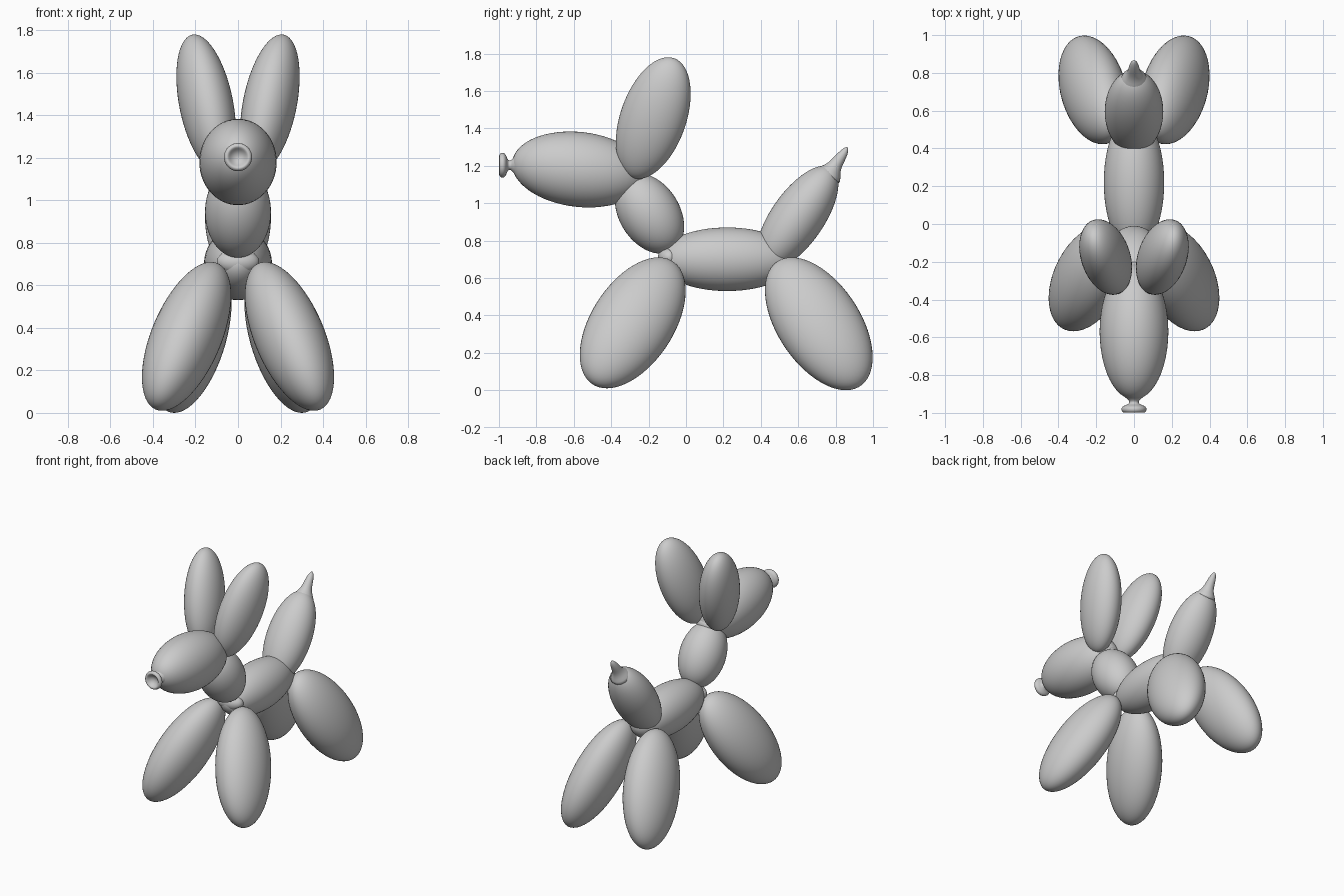
import bpy, bmesh, math
from mathutils import Matrix, Vector

if "Cube" in bpy.data.objects:
    bpy.data.objects.remove(bpy.data.objects["Cube"])


def finish(bm, name, mirror=False):
    bmesh.ops.recalc_face_normals(bm, faces=bm.faces)
    for f in bm.faces:
        f.smooth = True
    me = bpy.data.meshes.new(name)
    bm.to_mesh(me)
    bm.free()
    ob = bpy.data.objects.new(name, me)
    bpy.context.collection.objects.link(ob)
    if mirror:
        ob.modifiers.new("Mirror", 'MIRROR').use_mirror_merge = False
    return ob


def balloon(name, centre, half, top=(0, 0), twist=0, mirror=False):
    """Ellipsoid with given half extents, its highest point moved by `top`."""
    hx, hy, hz = half
    dx, dy = top
    ax = math.sqrt(hx * hx - dx * dx - twist * twist)
    ay = math.sqrt(hy * hy - dy * dy)
    m = Matrix(((ax, twist, dx, centre[0]),
                (0, ay, dy, centre[1]),
                (0, 0, hz, centre[2]),
                (0, 0, 0, 1)))
    bm = bmesh.new()
    bmesh.ops.create_uvsphere(bm, u_segments=48, v_segments=32, radius=1)
    bm.transform(m)
    return finish(bm, name, mirror)


def lathe(name, rings, squash_axis, steps=32):
    """Skin circles (y, z, radius) that all face along squash_axis."""
    axis = Vector(squash_axis).normalized()
    side = Vector((1, 0, 0))
    up = axis.cross(side)
    bm = bmesh.new()
    loops = []
    for y, z, r in rings:
        c = Vector((0, y, z))
        loops.append([bm.verts.new(c + r * (math.cos(a) * side + math.sin(a) * up))
                      for a in (2 * math.pi * i / steps for i in range(steps))])
    for a, b in zip(loops, loops[1:]):
        for i in range(steps):
            j = (i + 1) % steps
            bm.faces.new((a[i], a[j], b[j], b[i]))
    bm.faces.new(loops[0])
    bm.faces.new(loops[-1])
    ob = finish(bm, name)
    sub = ob.modifiers.new("Smooth", 'SUBSURF')
    sub.levels = sub.render_levels = 1
    return ob


# Trunk, neck, head and tail
balloon("body", (0, 0.22, 0.70), (0.16, 0.37, 0.17))
balloon("neck", (0, -0.195, 0.945), (0.155, 0.185, 0.215), (0, -0.06))
balloon("head", (0, -0.57, 1.18), (0.182, 0.36, 0.203), (0, -0.05))
balloon("tail", (0, 0.595, 0.92), (0.155, 0.22, 0.28), (0, 0.145))

# Paired ears and legs
balloon("ears", (0.15, -0.175, 1.455), (0.14, 0.20, 0.325),
        (0.055, 0.08), 0.019, mirror=True)
balloon("front_legs", (0.242, -0.285, 0.36), (0.21, 0.283, 0.35),
        (-0.115, 0.138), -0.026, mirror=True)
balloon("hind_legs", (0.215, 0.71, 0.355), (0.185, 0.288, 0.355),
        (-0.085, -0.145), 0.007, mirror=True)

# Twisted knots hidden between the balloons
balloon("shoulder_knot", (0, -0.09, 0.71), (0.10, 0.06, 0.06))
balloon("hip_knot", (0, 0.50, 0.69), (0.10, 0.07, 0.07))
balloon("head_knot", (0, -0.27, 1.14), (0.09, 0.07, 0.06))

# Rolled nozzle on the nose, with a hollow mouth
nozzle = [(-0.90, 0.065), (-0.92, 0.045), (-0.932, 0.028), (-0.945, 0.023),
          (-0.955, 0.032), (-0.962, 0.055), (-0.973, 0.067), (-0.988, 0.067),
          (-0.999, 0.057), (-0.999, 0.047), (-0.985, 0.037), (-0.972, 0.022),
          (-0.968, 0.004)]
lathe("nozzle", [(y, 1.203, r) for y, r in nozzle], (0, -1, 0))

# Uninflated tip on the tail
lathe("tail_tip", [(0.755, 1.135, 0.085), (0.775, 1.165, 0.06), (0.79, 1.19, 0.042),
                   (0.806, 1.215, 0.033), (0.825, 1.242, 0.029), (0.845, 1.27, 0.022),
                   (0.858, 1.29, 0.013), (0.863, 1.299, 0.003)], (0, 0.55, 0.83))
